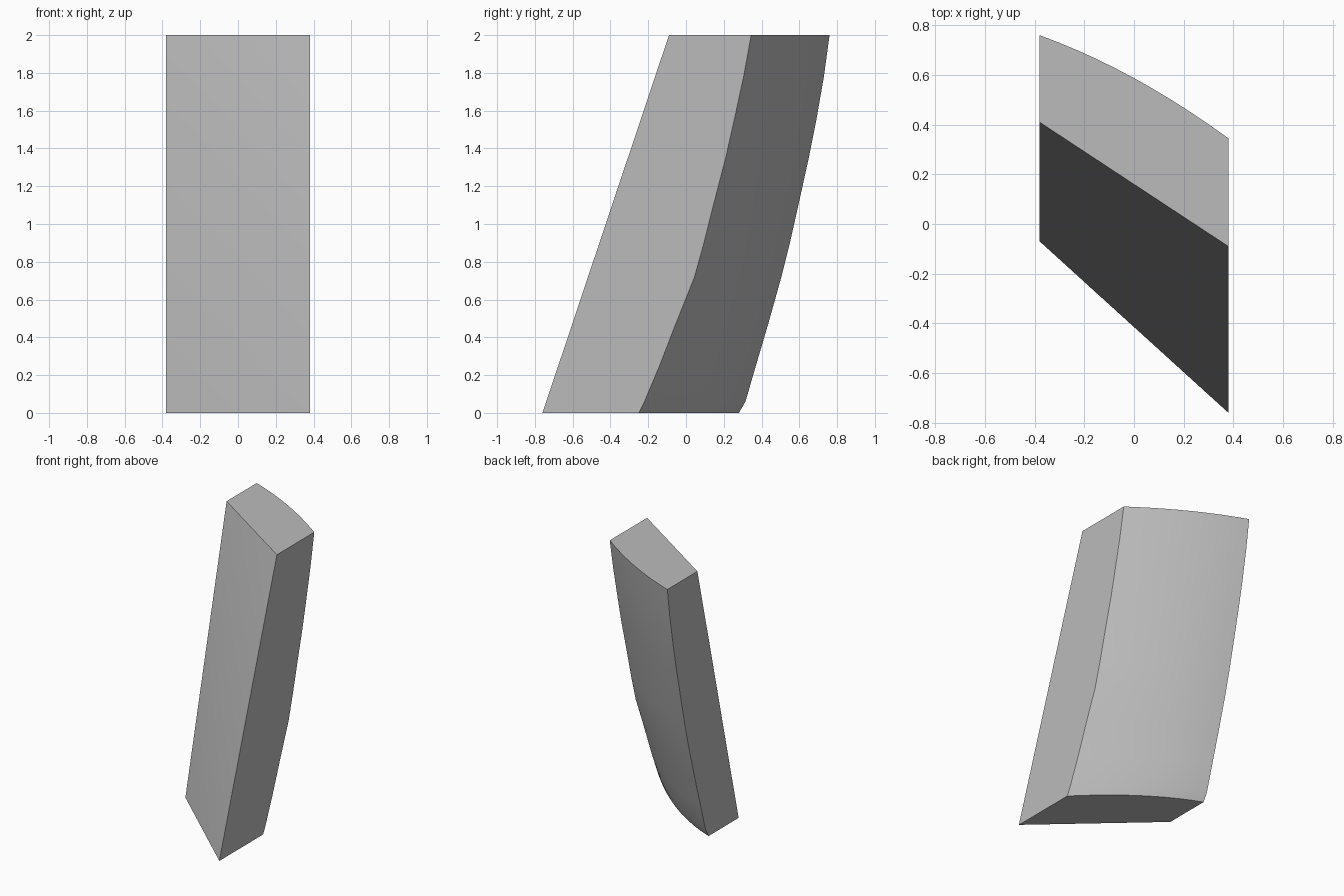
import bpy, bmesh, math

cube = bpy.data.objects.get("Cube")
if cube:
    bpy.data.objects.remove(cube, do_unlink=True)

# Single grey material
grey = bpy.data.materials.new("light_grey")
grey.use_nodes = True
colour = (0.5, 0.5, 0.5, 1)
grey.diffuse_color = colour
grey.node_tree.nodes["Principled BSDF"].inputs["Base Color"].default_value = colour

HALF = 0.38
# Rear edges as (z, y at x = -HALF, y at x = +HALF)
REAR = [(0, 0.28, -0.25), (0.06, 0.315, -0.22), (0.25, 0.37, -0.14),
        (0.47, 0.435, -0.055), (0.72, 0.505, 0.045), (0.9, 0.55, 0.095),
        (1.1, 0.595, 0.145), (1.35, 0.65, 0.21), (1.55, 0.69, 0.255),
        (1.78, 0.73, 0.305), (2, 0.76, 0.345)]
COLS = 10

bm = bmesh.new()

# Bowed rear surface, fuller at the base than at the top
grid = []
for z, y_low, y_high in REAR:
    bulge = 0.06 - 0.0125 * z
    row = []
    for i in range(COLS + 1):
        t = i / COLS
        y = y_low + (y_high - y_low) * t + bulge * 4 * t * (1 - t)
        row.append(bm.verts.new((-HALF + 2 * HALF * t, y, z)))
    grid.append(row)
for low, high in zip(grid, grid[1:]):
    for i in range(COLS):
        f = bm.faces.new((low[i], high[i], high[i + 1], low[i + 1]))
        f.smooth = True

# Front corners, folded along the diagonal
a, b, c, d = [bm.verts.new(p) for p in (
    (-HALF, -0.07, 0), (HALF, -0.76, 0), (HALF, -0.09, 2), (-HALF, 0.41, 2))]
bm.faces.new((a, b, d))
bm.faces.new((b, c, d))

# Flat sides, base and top
bm.faces.new([a, d] + [row[0] for row in reversed(grid)])
bm.faces.new([c, b] + [row[-1] for row in grid])
bm.faces.new([b, a] + grid[0])
bm.faces.new([d, c] + grid[-1][::-1])
bmesh.ops.recalc_face_normals(bm, faces=bm.faces[:])

mesh = bpy.data.meshes.new("leaning_block")
bm.to_mesh(mesh)
bm.free()
mesh.materials.append(grey)
block = bpy.data.objects.new("leaning_block", mesh)
bpy.context.collection.objects.link(block)

# Smooth rear face, crisp outer edges
bpy.ops.object.select_all(action='DESELECT')
block.select_set(True)
bpy.context.view_layer.objects.active = block
bpy.ops.object.shade_smooth_by_angle(angle=math.radians(30))
